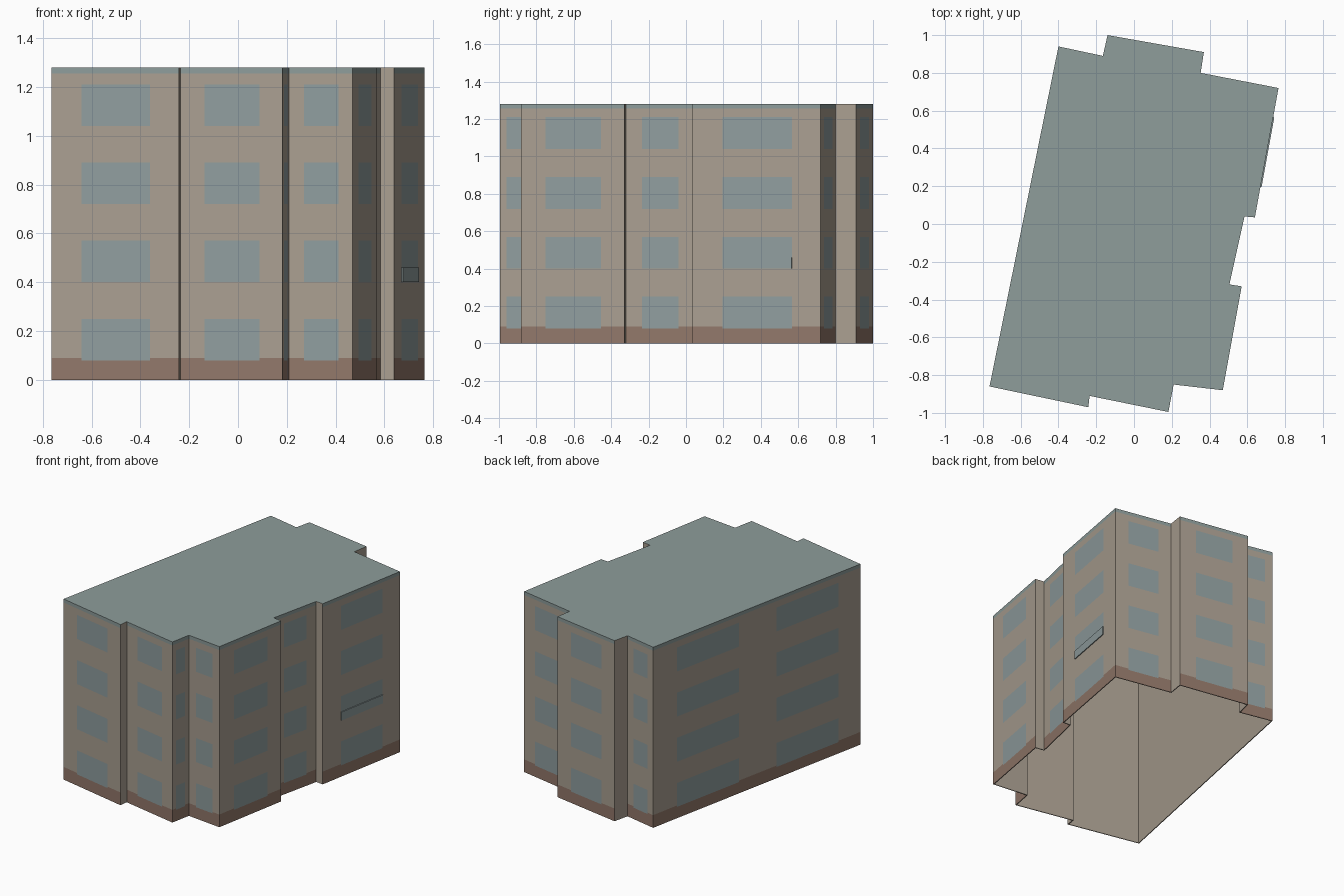
import bpy, bmesh
from mathutils import Vector

cube = bpy.data.objects.get("Cube")
if cube:
    bpy.data.objects.remove(cube, do_unlink=True)


def material(name, rgb):
    lin = [((c / 255 + 0.055) / 1.055) ** 2.4 for c in rgb] + [1]
    m = bpy.data.materials.new(name)
    m.use_nodes = True
    m.diffuse_color = lin
    m.node_tree.nodes["Principled BSDF"].inputs["Base Color"].default_value = lin
    return m


GLASS, BASE, ROOF, WALL = range(4)
mats = [material("window glass", (144, 158, 159)), material("brown base", (146, 120, 106)),
        material("grey green roof", (142, 157, 155)), material("beige wall", (170, 159, 145))]

# Footprint corners, counter-clockwise; the flag marks a plain wall after the corner
footprint = [(-.765, -.86, 0), (-.242, -.97, 1), (-.235, -.91, 0), (.182, -.995, 0),
             (.21, -.85, 0), (.47, -.88, 0), (.57, -.33, 1), (.505, -.32, 0),
             (.585, .04, 1), (.64, .035, 0), (.765, .72, 0), (.353, .80, 1),
             (.37, .91, 0), (-.14, 1.0, 1), (-.165, .89, 0), (-.40, .94, 0)]
HEIGHT, BASE_TOP, BAND = 1.28, .09, 1.255
window_rows = [(.08 + .32 * i, .25 + .32 * i) for i in range(4)]
levels = sorted({0, BASE_TOP, BAND, HEIGHT, *(z for row in window_rows for z in row)})


def wall_columns(index):
    """Window spans along a wall, as fractions of its length."""
    if footprint[index][2]:
        return []
    if index == len(footprint) - 1:
        return [(.115, .415), (.595, .895)]
    return [(.235, .775)]


def cell_material(z, in_window, plain):
    if plain:
        return WALL
    if in_window and any(a < z < b for a, b in window_rows):
        return GLASS
    return BASE if z < BASE_TOP else ROOF if z > BAND else WALL


# Walls, divided into cells along the window edges
bm = bmesh.new()
top_ring = []
for i, (x, y, plain) in enumerate(footprint):
    start, end = Vector((x, y, 0)), Vector((*footprint[(i + 1) % len(footprint)][:2], 0))
    spans = wall_columns(i)
    cuts = [0, *(t for s in spans for t in s), 1]
    grid = [[bm.verts.new(start.lerp(end, t) + Vector((0, 0, z))) for z in levels] for t in cuts]
    top_ring += [column[-1].co.copy() for column in grid[:-1]]
    for c in range(len(cuts) - 1):
        for r in range(len(levels) - 1):
            face = bm.faces.new((grid[c][r], grid[c + 1][r], grid[c + 1][r + 1], grid[c][r + 1]))
            face.material_index = cell_material((levels[r] + levels[r + 1]) / 2, c % 2 == 1, plain)

# Flat roof
bm.faces.new([bm.verts.new(p) for p in top_ring]).material_index = ROOF
bmesh.ops.remove_doubles(bm, verts=bm.verts, dist=.0005)


def make_object(name, bm):
    mesh = bpy.data.meshes.new(name)
    bm.to_mesh(mesh)
    bm.free()
    for m in mats:
        mesh.materials.append(m)
    obj = bpy.data.objects.new(name, mesh)
    bpy.context.scene.collection.objects.link(obj)
    return obj


# Thin shell, open below, with a plain lining
building = make_object("apartment_block", bm)
shell = building.modifiers.new("Lining", "SOLIDIFY")
shell.thickness = .006
shell.offset = -1
shell.use_even_offset = True
shell.material_offset = shell.material_offset_rim = WALL

# Small window ledge on the right wall
start, end = Vector((.64, .035, 0)), Vector((.765, .72, 0))
out = Vector((end.y - start.y, start.x - end.x, 0)).normalized() * .006
bm = bmesh.new()
foot = [start.lerp(end, .235), start.lerp(end, .775)]
foot = [foot[0], foot[0] + out, foot[1] + out, foot[1]]
plate = bm.faces.new([bm.verts.new(p + Vector((0, 0, .40))) for p in foot])
lift = bmesh.ops.extrude_face_region(bm, geom=[plate])["geom"]
bmesh.ops.translate(bm, vec=(0, 0, .06), verts=[v for v in lift if isinstance(v, bmesh.types.BMVert)])
bmesh.ops.recalc_face_normals(bm, faces=bm.faces)
make_object("window_ledge", bm)
